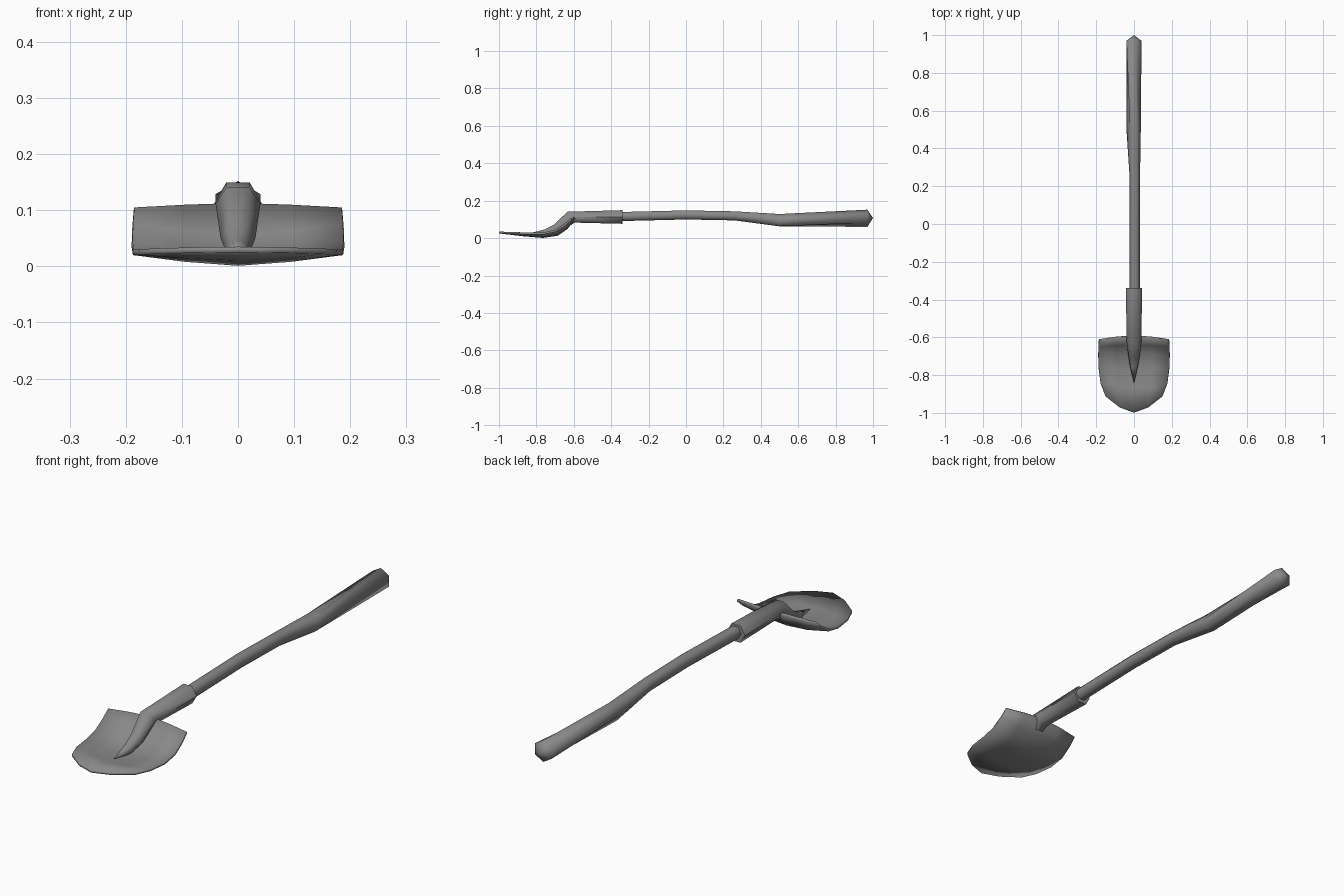
import bpy, bmesh, math
from mathutils import Vector

cube = bpy.data.objects.get("Cube")
if cube:
    bpy.data.objects.remove(cube, do_unlink=True)

steel = bpy.data.materials.new("steel_grey")
steel.use_nodes = True
GREY = (0.25, 0.25, 0.25, 1)
steel.diffuse_color = GREY
steel.node_tree.nodes["Principled BSDF"].inputs["Base Color"].default_value = GREY


def finish(name, bm, angle):
    """Turn a bmesh into a named, shaded object."""
    bmesh.ops.recalc_face_normals(bm, faces=bm.faces)
    mesh = bpy.data.meshes.new(name)
    bm.to_mesh(mesh)
    bm.free()
    obj = bpy.data.objects.new(name, mesh)
    bpy.context.collection.objects.link(obj)
    mesh.materials.append(steel)
    bpy.ops.object.select_all(action='DESELECT')
    obj.select_set(True)
    bpy.context.view_layer.objects.active = obj
    bpy.ops.object.shade_smooth_by_angle(angle=math.radians(angle))
    return obj


def loft(name, rings, tip, sides=6):
    """Skin rings of (x, y, z, radius, tilt, twist) and close with a point."""
    bm = bmesh.new()
    loops = []
    for x, y, z, r, tilt, twist in rings:
        lean = math.radians(tilt)
        loop = []
        for i in range(sides):
            a = math.tau * i / sides + math.radians(twist)
            up = r * math.sin(a)
            loop.append(bm.verts.new((x + r * math.cos(a),
                                      y - up * math.sin(lean),
                                      z + up * math.cos(lean))))
        loops.append(loop)
    end = bm.verts.new(tip)
    for i in range(sides):
        j = (i + 1) % sides
        for a, b in zip(loops, loops[1:]):
            bm.faces.new((a[i], a[j], b[j], b[i]))
        bm.faces.new((loops[-1][i], loops[-1][j], end))
    bm.faces.new(loops[0])
    return finish(name, bm, 62)


# Wooden-style shaft, swelling into a pointed grip
loft("shaft_handle", [
    (0.004, -0.36, 0.115, 0.028, 0, 0),
    (0.004, 0.00, 0.124, 0.028, 0, 0),
    (0.004, 0.26, 0.119, 0.028, 0, 0),
    (-0.002, 0.50, 0.096, 0.038, 0, 0),
    (0.000, 0.97, 0.106, 0.046, 0, 30),
], (0, 1.0, 0.108))

# Socket that bends down and tapers to a spike on the blade
loft("socket", [
    (0, -0.34, 0.113, 0.042, 0, 0),
    (0, -0.615, 0.112, 0.040, 33, 0),
    (0, -0.69, 0.050, 0.031, 40, 0),
    (0, -0.75, 0.028, 0.022, 20, 0),
], (0, -0.845, 0.024))

# Dished blade: y and z at centre, middle and edge, plus half width
blade_rows = [
    ((-0.597, -0.604, -0.617), (0.113, 0.110, 0.105), 0.185),
    ((-0.640, -0.643, -0.650), (0.056, 0.062, 0.076), 0.187),
    ((-0.690, -0.690, -0.700), (0.022, 0.029, 0.044), 0.188),
    ((-0.765, -0.765, -0.765), (0.011, 0.018, 0.030), 0.186),
    ((-0.870, -0.860, -0.845), (0.020, 0.024, 0.030), 0.176),
    ((-0.998, -0.970, -0.912), (0.035, 0.034, 0.032), 0.150),
]
bm = bmesh.new()
grid = []
for ys, zs, half in blade_rows:
    grid.append([bm.verts.new((half * k / 2, ys[abs(k)], zs[abs(k)]))
                 for k in range(-2, 3)])
for a, b in zip(grid, grid[1:]):
    for i in range(4):
        bm.faces.new((a[i], b[i], b[i + 1], a[i + 1]))
blade = finish("blade", bm, 45)
solid = blade.modifiers.new("thickness", 'SOLIDIFY')
solid.thickness = 0.010
# Offset so the sheet thickens downwards from its upper face
solid.offset = -1 if blade.data.polygons[0].normal.z > 0 else 1
